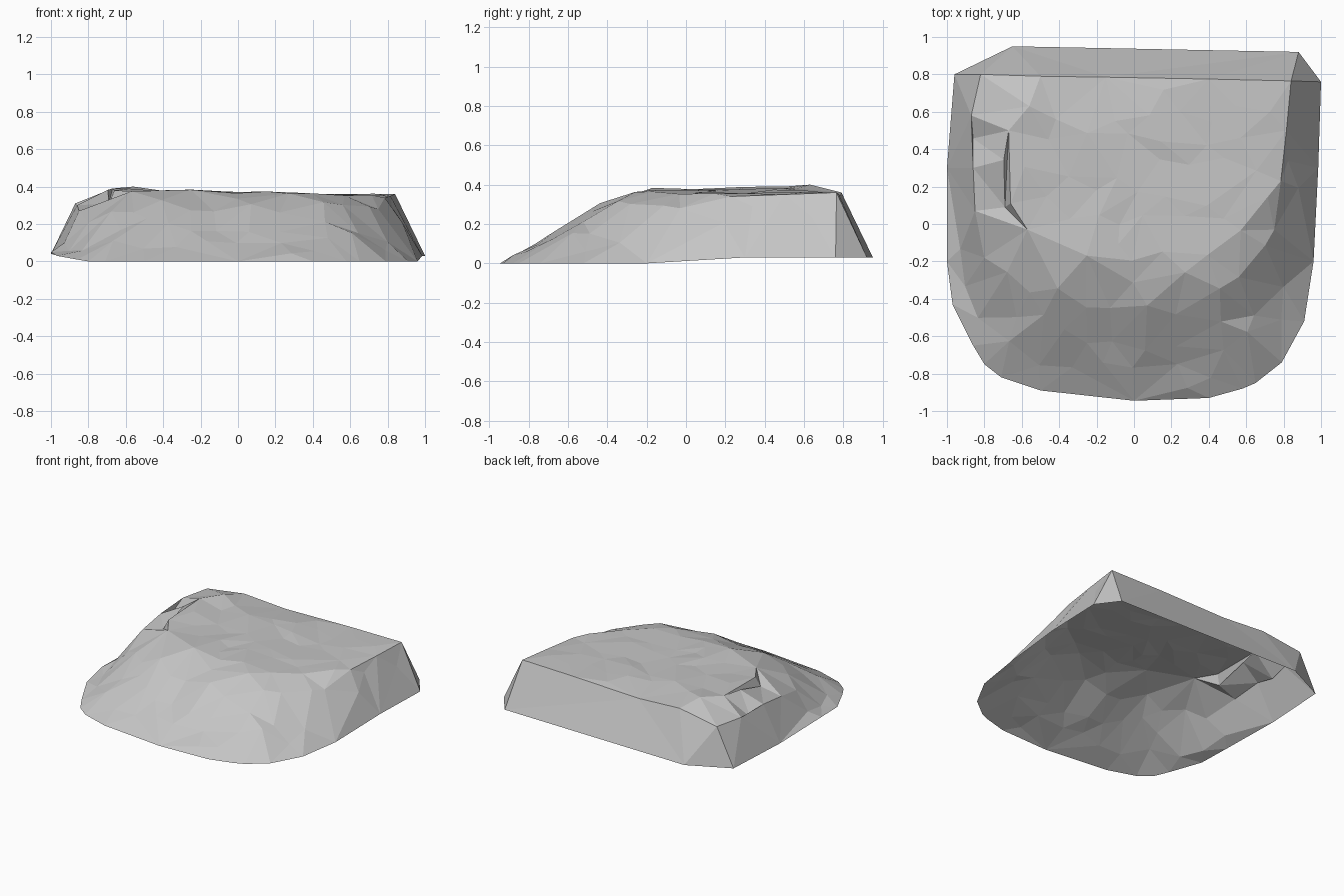
import bpy
import random
from mathutils import Vector
from mathutils.geometry import delaunay_2d_cdt

random.seed(7)
cube = bpy.data.objects.get("Cube")
if cube:
    bpy.data.objects.remove(cube, do_unlink=True)

# Rim of the rock, counter-clockwise from the back left corner
rim = [(-.96, .8, .03), (-1, .3, .04), (-1, -.2, .05), (-.97, -.43, .03), (-.86, -.65, .01),
       (-.8, -.75, 0), (-.71, -.82, 0), (-.5, -.89, 0), (0, -.945, 0), (.4, -.93, 0),
       (.58, -.88, 0), (.65, -.85, 0), (.79, -.74, 0), (.91, -.52, 0), (.96, -.2, 0),
       (.985, .3, .03), (1, .76, .03), (.88, .92, .03), (-.65, .95, .03)]
# Crest running up one side, along the top of the flat back face and down the other side
crest = [(-.85, .07, .27), (-.86, .3, .3), (-.87, .58, .31), (-.82, .8, .31), (-.5, .79, .36),
         (-.15, .785, .34), (.4, .775, .355), (.84, .765, .36), (.815, .5, .35),
         (.785, .23, .34), (.75, -.03, .28)]
# Small crevice on the side: floor, front lip, back end, upper lip, then the knoll behind it
crevice = [(-.69, .09, .31), (-.57, -.03, .375), (-.67, .5, .39), (-.66, .11, .38),
           (-.56, .63, .4)]

# Height against distance from the rim, for the steep sides and the long front slope
side = [(0, 0), (.06, .12), (.14, .27), (.2, .32), (.32, .37), (9, .37)]
front = [(0, 0), (.11, .04), (.25, .12), (.38, .2), (.53, .29), (.75, .36), (9, .38)]


def sample(profile, d):
    for (a, p), (b, q) in zip(profile, profile[1:]):
        if d <= b:
            return p + (q - p) * (d - a) / (b - a)
    return profile[-1][1]


# Inward half-planes of the rim edges, leaving out the back
planes = []
for a, b in zip(rim[:16], rim[1:17]):
    edge = (Vector(b) - Vector(a)).to_2d().normalized()
    planes.append((Vector(a).to_2d(), Vector((-edge.y, edge.x))))


def clearance(p):
    return min((p - o).dot(n) for o, n in planes)


def height(p):
    # The sides soften into the front slope towards the front corners
    soften = min(1, max(0, (.12 - p.y) / .5))
    levels = [.37 - .022 * p.x]
    for o, n in planes:
        d = max(0, (p - o).dot(n))
        facing = max(0, n.y)
        s = max(facing, soften)
        gentle = sample(front, d * (1.3 - .3 * facing))
        levels.append(.02 + sample(side, d) * (1 - s) + gentle * s)
    return min(levels)


# Scatter facet corners over the surface
points = [Vector(p) for p in rim + crest + crevice]
step = .165
for row in range(12):
    for col in range(14):
        p = Vector((-1.05 + step * (col + row % 2 / 2), -.93 + step * .93 * row))
        p += Vector((random.uniform(-.06, .06), random.uniform(-.06, .06)))
        clear = all((p - q.to_2d()).length > .09 for q in points)
        clear = clear and all((p - Vector(q[:2])).length > .13 for q in crevice)
        if clear and clearance(p) > .05 and p.y < .72:
            rough = .014 if height(p) < .34 else .009
            points.append(Vector((p.x, p.y, height(p) + random.uniform(-rough, rough))))

# Triangulate inside the rim, keeping the crest and crevice as creases
r, c = len(rim), len(rim) + len(crest)
left, right = r + 3, r + 7
edges = [(i, (i + 1) % r) for i in range(r)]
edges += [(i, i + 1) for i in range(r, c - 1)]
edges += [(0, left), (left, r - 1), (right, r - 3), (right, r - 2)]
edges += [(r, c), (c, c + 1), (r, c + 1), (c, c + 2), (c + 1, c + 3), (c + 3, c + 2)]
flat, _, faces, origin, _, _ = delaunay_2d_cdt([p.to_2d() for p in points], edges, [], 1, 1e-5)
verts = [(v.x, v.y, points[o[0]].z if o else height(v)) for v, o in zip(flat, origin)]

# Open-bottomed faceted shell
mesh = bpy.data.meshes.new("rock_shell")
mesh.from_pydata(verts, [], [list(f) for f in faces])
mesh.update()
if sum(f.normal.z for f in mesh.polygons) < 0:
    mesh.flip_normals()
rock = bpy.data.objects.new("rock_shell", mesh)
bpy.context.collection.objects.link(rock)

stone = bpy.data.materials.new("grey_stone")
stone.use_nodes = True
colour = (.56, .56, .56, 1)
stone.diffuse_color = colour
stone.node_tree.nodes["Principled BSDF"].inputs["Base Color"].default_value = colour
mesh.materials.append(stone)
